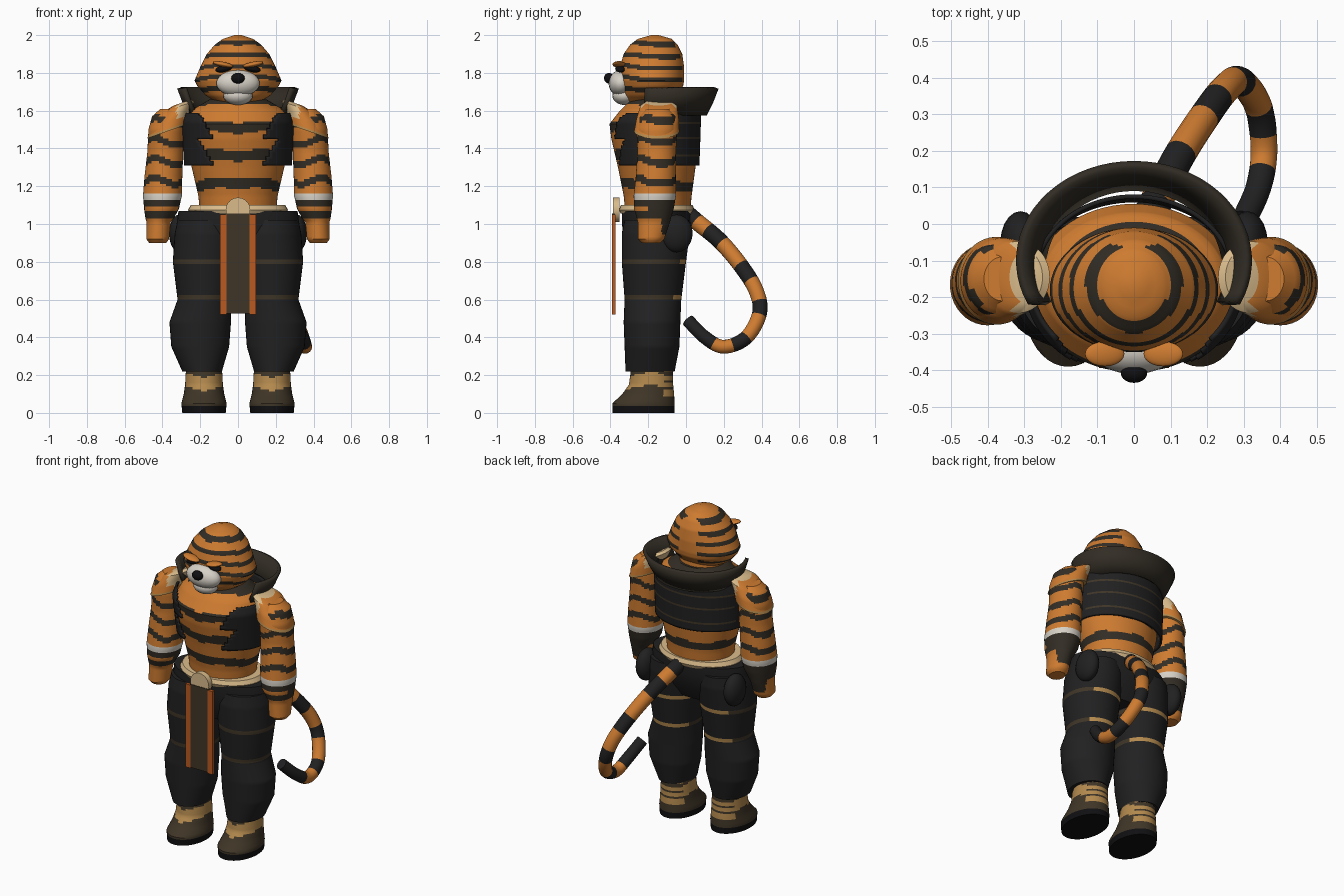
import bpy, bmesh, math
from mathutils import Vector

cube = bpy.data.objects.get("Cube")
if cube:
    bpy.data.objects.remove(cube, do_unlink=True)


def material(name, *rgb):
    m = bpy.data.materials.new(name)
    m.use_nodes = True
    m.diffuse_color = (*rgb, 1)
    bsdf = next(n for n in m.node_tree.nodes if n.type == 'BSDF_PRINCIPLED')
    bsdf.inputs["Base Color"].default_value = (*rgb, 1)
    bsdf.inputs["Roughness"].default_value = 0.9
    return m


ORANGE = material("orange fur", .62, .2, .03)
STRIPE = material("dark stripe", .032, .026, .018)
CLOTH = material("black cloth", .015, .015, .016)
CREAM = material("cream", .7, .5, .26)
WHITE = material("white fur", .68, .64, .57)
TAN = material("tan wrap", .45, .25, .075)
BROWN = material("brown leather", .05, .036, .02)
RUST = material("rust trim", .48, .1, .015)
NOSE = material("nose black", .005, .005, .006)


def finish(ob, mats, angle=40):
    for m in mats:
        ob.data.materials.append(m)
    bpy.ops.object.select_all(action='DESELECT')
    ob.select_set(True)
    bpy.context.view_layer.objects.active = ob
    bpy.ops.object.shade_smooth_by_angle(angle=math.radians(angle))
    return ob


def skin(name, rows, mats, rule=None, closed=True):
    """Joins rows of points; rule(centre, row) gives a material, or None for a gap."""
    bm = bmesh.new()
    vs = [[bm.verts.new(p) for p in row] for row in rows]
    n = len(rows[0])
    for i in range(len(rows) - 1):
        for j in range(n if closed else n - 1):
            k = (j + 1) % n
            f = bm.faces.new((vs[i][j], vs[i][k], vs[i + 1][k], vs[i + 1][j]))
            mat = rule(f.calc_center_median(), i) if rule else mats[0]
            if mat is None:
                bm.faces.remove(f)
            else:
                f.material_index = mats.index(mat)
    if closed:
        for row, i in ((vs[0], 0), (vs[-1], len(rows) - 2)):
            f = bm.faces.new(row)
            mat = rule(f.calc_center_median(), i) if rule else mats[0]
            f.material_index = mats.index(mat)
    bmesh.ops.recalc_face_normals(bm, faces=bm.faces[:])
    me = bpy.data.meshes.new(name)
    bm.to_mesh(me)
    bm.free()
    ob = bpy.data.objects.new(name, me)
    bpy.context.collection.objects.link(ob)
    return finish(ob, mats)


def loft(name, rings, mats, rule=None, cx=0, arc=None, n=40, step=.012, slant=0):
    """Rings are (z, x offset, y, x radius, y radius); arc is the half angle from the back."""
    fine = [rings[0]]
    for a, b in zip(rings, rings[1:]):
        k = max(1, round(abs(b[0] - a[0]) / step))
        fine += [tuple(p + (q - p) * t / k for p, q in zip(a, b)) for t in range(1, k + 1)]
    side = -1 if cx < 0 else 1
    if arc:
        angles = [math.radians(arc) * (2 * j / n - 1) for j in range(n + 1)]
    else:
        angles = [math.tau * j / n for j in range(n)]
    rows = []
    for z, x, y, rx, ry in fine:
        rows.append([(cx + side * x + rx * math.sin(a), y + ry * math.cos(a),
                      z - slant * (side * x + rx * math.sin(a)) * side) for a in angles])
    return skin(name, rows, mats, rule, not arc)


def ball(name, mat, loc, size, tilt=0):
    bpy.ops.mesh.primitive_uv_sphere_add(segments=20, ring_count=12, location=loc, rotation=(0, tilt, 0))
    ob = bpy.context.object
    ob.name, ob.scale = name, size
    return finish(ob, [mat], 60)


def box(name, mat, loc, size):
    bpy.ops.mesh.primitive_cube_add(size=1, location=loc)
    ob = bpy.context.object
    ob.name, ob.scale = name, size
    return finish(ob, [mat], 30)


def stripes(period, width, start, wave=.012, freq=14):
    def rule(c, i):
        h = c.z + wave * math.sin(abs(c.x) * freq + c.y * 9)
        return STRIPE if (h - start) % period < width else ORANGE
    return rule


# Torso, neck and head
FUR = [ORANGE, STRIPE]
torso = [(1.05, 0, -.15, .2, .17), (1.15, 0, -.15, .21, .18), (1.3, 0, -.155, .245, .205),
         (1.45, 0, -.17, .275, .225), (1.53, 0, -.175, .28, .23), (1.6, 0, -.16, .25, .19),
         (1.66, 0, -.16, .15, .13)]
loft("torso", torso, FUR, stripes(.15, .055, 1.18), n=64)
loft("neck", [(1.6, 0, -.17, .14, .13), (1.72, 0, -.18, .14, .13)], FUR, stripes(.08, .03, 1.62))


def head_rule(c, i):
    if c.y > -.06 and abs(c.x) < .06 or c.z > 1.975 or c.z < 1.69:
        return ORANGE
    return stripes(.06, .024, 1.7, .008)(c, i)


loft("head", [(1.63, 0, -.2, .09, .1), (1.68, 0, -.19, .17, .14), (1.73, 0, -.18, .215, .165),
              (1.76, 0, -.18, .23, .17), (1.83, 0, -.18, .2, .17), (1.9, 0, -.175, .165, .155),
              (1.95, 0, -.17, .122, .125), (1.98, 0, -.165, .08, .09), (2, 0, -.165, .02, .02)],
     FUR, head_rule, n=64, step=.008)
ball("muzzle", WHITE, (0, -.345, 1.745), (.115, .065, .07))
ball("chin", WHITE, (0, -.325, 1.68), (.078, .065, .05))
ball("nose", NOSE, (0, -.408, 1.772), (.036, .026, .028))

# Vest wraps the back and ends in two zigzag front panels


def vest_rule(c, i):
    edge = .13 + .08 * ((c.z - 1.31) / .14 % 1)
    if c.y < -.2 and (abs(c.x) < edge or c.z > 1.585):
        return None
    return BROWN if c.y > -.1 and (c.z - 1.36) % .085 < .014 else CLOTH


def thicken(ob, depth):
    mod = ob.modifiers.new("thickness", 'SOLIDIFY')
    mod.thickness, mod.offset = depth, 0


vest = [(1.31, 0, -.155, .28, .22), (1.45, 0, -.165, .287, .235),
        (1.54, 0, -.17, .292, .243), (1.62, 0, -.15, .27, .225)]
thicken(loft("vest", vest, [CLOTH, BROWN], vest_rule, arc=160, n=80), .012)
thicken(loft("collar", [(1.58, 0, -.12, .25, .22), (1.65, 0, -.11, .285, .245), (1.72, 0, -.1, .312, .262)],
             [STRIPE], arc=116, step=.1), .022)

# Hips, belt, buckle and hanging cloth
loft("hips", [(.82, 0, -.165, .24, .12), (.9, 0, -.16, .31, .16), (1, 0, -.155, .325, .185),
              (1.07, 0, -.155, .315, .185)], [CLOTH], step=.1)
loft("belt", [(1.055, 0, -.155, .255, .19), (1.075, 0, -.155, .265, .2), (1.1, 0, -.155, .25, .19)],
     [CREAM], step=.1)
bpy.ops.mesh.primitive_cylinder_add(vertices=24, radius=.065, depth=.035, location=(0, -.37, 1.075),
                                    rotation=(math.pi / 2, 0, 0))
bpy.context.object.name = "buckle"
finish(bpy.context.object, [CREAM])
box("hanging_cloth", BROWN, (0, -.383, .79), (.13, .016, .53))

# Tail: rings swept along a smooth path
PATH = [Vector(p) for p in ((.03, .0, 1.06), (.06, .06, 1.01), (.12, .18, .91), (.19, .29, .78),
                            (.25, .37, .65), (.29, .39, .53), (.34, .32, .4), (.355, .2, .35),
                            (.34, .1, .4), (.3, .01, .49))]
points = []
for i in range(len(PATH) - 1):
    a, b, c, d = (PATH[max(0, min(len(PATH) - 1, i + k))] for k in (-1, 0, 1, 2))
    for t in (k / 8 for k in range(8)):
        points.append(.5 * (2 * b + (c - a) * t + (2 * a - 5 * b + 4 * c - d) * t ** 2
                            + (3 * b - a - 3 * c + d) * t ** 3))
points.append(PATH[-1])
rows = []
for i, p in enumerate(points):
    along = (points[min(i + 1, len(points) - 1)] - points[max(i - 1, 0)]).normalized()
    u = along.cross(Vector((.8, -.6, 0))).normalized()
    v = along.cross(u)
    r = .046 - .012 * i / len(points)
    rows.append([p + r * (u * math.cos(a) + v * math.sin(a)) for a in (math.tau * j / 16 for j in range(16))])
skin("tail", rows, [ORANGE, CLOTH], lambda c, i: CLOTH if i > 60 or i < 8 or i % 12 < 5 else ORANGE)


# Paired parts
def arm_rule(c, i):
    if c.z < 1.03:
        return STRIPE if c.y > -.13 and c.z > .95 else ORANGE
    if c.z < 1.13:
        return ORANGE if c.y < -.2 and 1.07 < c.z < 1.09 else STRIPE
    if c.z < 1.165:
        return WHITE
    return stripes(.105, .038, 1.21, .018, 30)(c, i)


def pad_rule(c, i):
    if abs(c.x) < .325 and c.z > 1.56:
        return CREAM
    return TAN if i > 8 else ORANGE


def leg_rule(c, i):
    for z in (.6, .79):
        if z < c.z < z + .028:
            return TAN if c.y > -.1 and abs(c.x) < .28 else BROWN
    return CLOTH


def boot_rule(c, i):
    if c.z < .035:
        return NOSE
    h = c.z - .03 * abs(abs(c.x) - .18) / .1
    if c.y > -.12 and c.z > .07:
        return BROWN if c.z % .04 < .012 else TAN
    return TAN if .115 < h < .185 else BROWN


for s, side in ((1, "left"), (-1, "right")):
    loft(side + "_arm", [(.9, .03, -.185, .045, .05), (.92, .03, -.185, .06, .07), (1.01, .025, -.17, .064, .085),
                         (1.03, .02, -.17, .075, .09), (1.08, .01, -.17, .092, .105), (1.15, .005, -.165, .103, .112),
                         (1.25, 0, -.16, .1, .106), (1.38, -.01, -.155, .095, .102), (1.5, -.015, -.155, .094, .108),
                         (1.57, -.025, -.15, .085, .095), (1.61, -.035, -.15, .05, .06)],
         [ORANGE, STRIPE, WHITE], arm_rule, cx=s * .395)
    loft(side + "_shoulder_pad", [(1.615, -.08, -.145, .045, .07), (1.6, -.06, -.145, .085, .098),
                                  (1.55, -.02, -.15, .1, .112), (1.49, 0, -.155, .106, .12)],
         [ORANGE, CREAM, TAN], pad_rule, cx=s * .375, slant=.35)
    loft(side + "_trouser_leg", [(.22, 0, -.19, .105, .13), (.35, .01, -.18, .153, .145), (.48, .01, -.18, .163, .15),
                                 (.6, -.01, -.175, .14, .15), (.8, -.01, -.17, .165, .17),
                                 (.95, -.02, -.16, .165, .18), (1.02, -.02, -.155, .15, .17)],
         [CLOTH, BROWN, TAN], leg_rule, cx=s * .19)
    loft(side + "_boot", [(0, 0, -.225, .115, .165), (.05, 0, -.225, .12, .165), (.1, 0, -.2, .107, .137),
                          (.15, 0, -.185, .1, .117), (.24, 0, -.18, .095, .11)],
         [BROWN, TAN, NOSE], boot_rule, cx=s * .18)
    ball(side + "_eye", NOSE, (s * .075, -.345, 1.822), (.045, .03, .018), s * .2)
    ball(side + "_brow", ORANGE, (s * .08, -.355, 1.845), (.055, .034, .014), s * -.2)
    ball(side + "_hip_pouch", CLOTH, (s * .31, -.05, .95), (.055, .085, .1))
    box(side + "_cloth_trim", RUST, (s * .078, -.383, .785), (.036, .02, .53))
